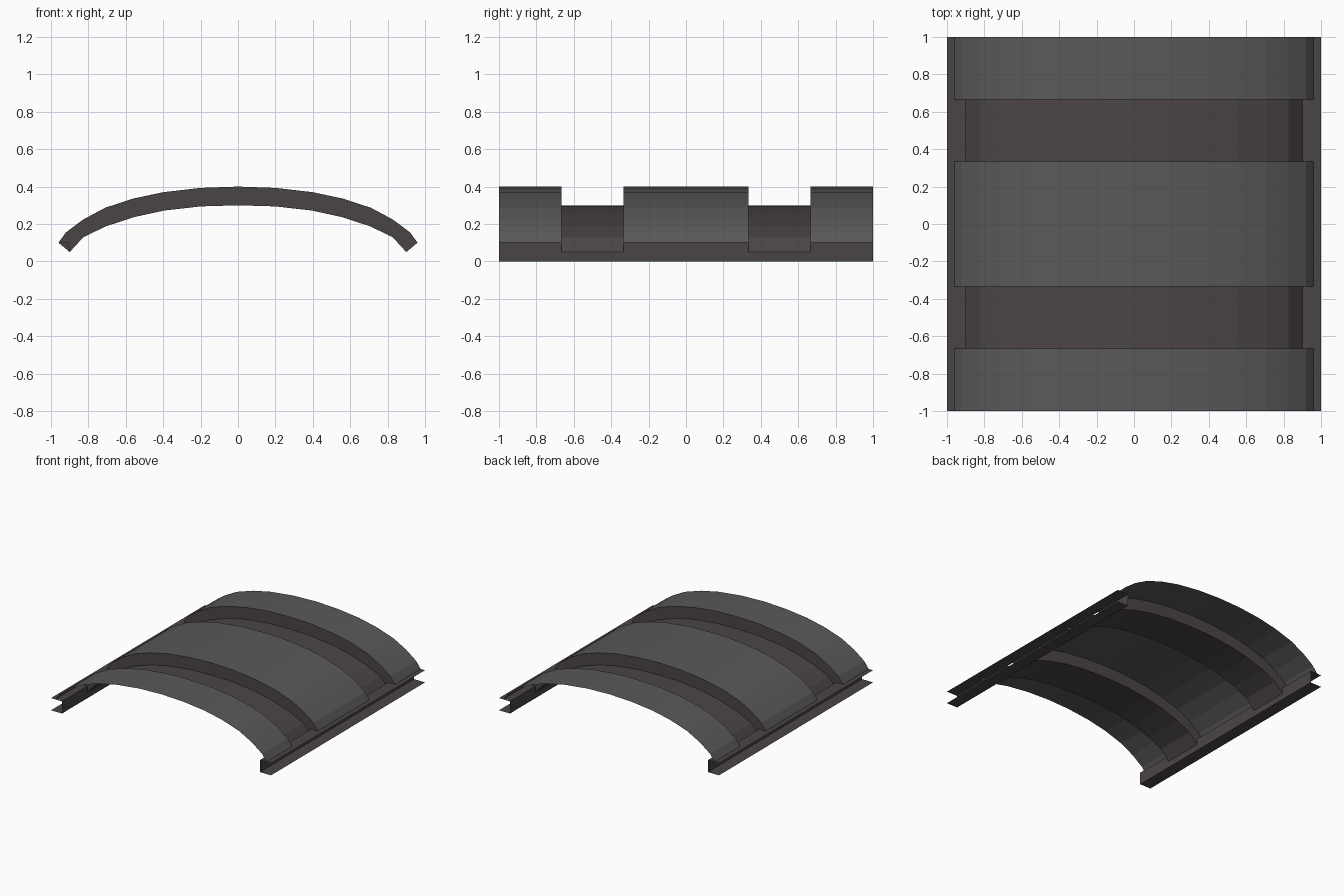
import bpy, bmesh

if "Cube" in bpy.data.objects:
    bpy.data.objects.remove(bpy.data.objects["Cube"])


def material(name, rgb):
    m = bpy.data.materials.new(name)
    m.diffuse_color = (*rgb, 1)
    m.use_nodes = True
    m.node_tree.nodes["Principled BSDF"].inputs["Base Color"].default_value = m.diffuse_color
    return m


roof_mat = material("roof_grey", (0.10, 0.10, 0.10))
frame_mat = material("frame_brown", (0.07, 0.06, 0.058))

# Half profiles (x, z), from the crown down to the eave
OUTER = [(0, .40), (.2, .393), (.4, .37), (.56, .336), (.71, .287),
         (.826, .225), (.92, .155), (.96, .10)]
INNER = [(0, .30), (.2, .294), (.395, .272), (.555, .237), (.705, .188),
         (.826, .13), (.9, .05)]

A, B = 1 / 3, 2 / 3
RAISED = [(-1, -B), (-A, A), (B, 1)]
RECESSED = [(-B, -A), (A, B)]


def mirrored(half):
    return [(-x, z) for x, z in reversed(half[1:])] + half


def make(name, faces, mat):
    bm = bmesh.new()
    for f in faces:
        bm.faces.new([bm.verts.new(p) for p in f])
    bmesh.ops.remove_doubles(bm, verts=bm.verts, dist=1e-5)
    me = bpy.data.meshes.new(name)
    bm.to_mesh(me)
    bm.free()
    me.materials.append(mat)
    ob = bpy.data.objects.new(name, me)
    bpy.context.collection.objects.link(ob)
    return ob


def sheet(profile, y0, y1):
    # thin sheet swept along y; runs left to right so normals face up
    return [[(a[0], y0, a[1]), (b[0], y0, b[1]), (b[0], y1, b[1]), (a[0], y1, a[1])]
            for a, b in zip(profile, profile[1:])]


# Raised and recessed roof bands
for i, (y0, y1) in enumerate(RAISED):
    make(f"raised_panel_{i + 1}", sheet(mirrored(OUTER), y0, y1), roof_mat)
for i, (y0, y1) in enumerate(RECESSED):
    make(f"recessed_panel_{i + 1}", sheet(mirrored(INNER), y0, y1), frame_mat)

# Step walls joining the bands
top = OUTER
low = INNER + [(.9, .10)]
for i, (y, d) in enumerate([(-B, 1), (-A, -1), (A, 1), (B, -1)]):
    faces = []
    for s in (1, -1):
        for k in range(len(top) - 1):
            ring = [top[k], top[k + 1], low[k + 1], low[k]]
            if s * d < 0:
                ring.reverse()
            faces.append([(s * x, y, z) for x, z in ring])
    make(f"step_wall_{i + 1}", faces, frame_mat)

# Channel rails: flanges outward, web notched under the recessed bands
for name, s in (("right_rail", 1), ("left_rail", -1)):
    faces = []
    for spans, h in ((RAISED, .10), (RECESSED, .05)):
        for y0, y1 in spans:
            faces.append([(s * .9, y0, 0), (s * .9, y1, 0), (s * .9, y1, h), (s * .9, y0, h)])
    for z in (0, .10):
        faces.append([(s * .9, -1, z), (s * 1, -1, z), (s * 1, 1, z), (s * .9, 1, z)])
    if s < 0:
        faces = [f[::-1] for f in faces]
    make(name, faces, frame_mat)
